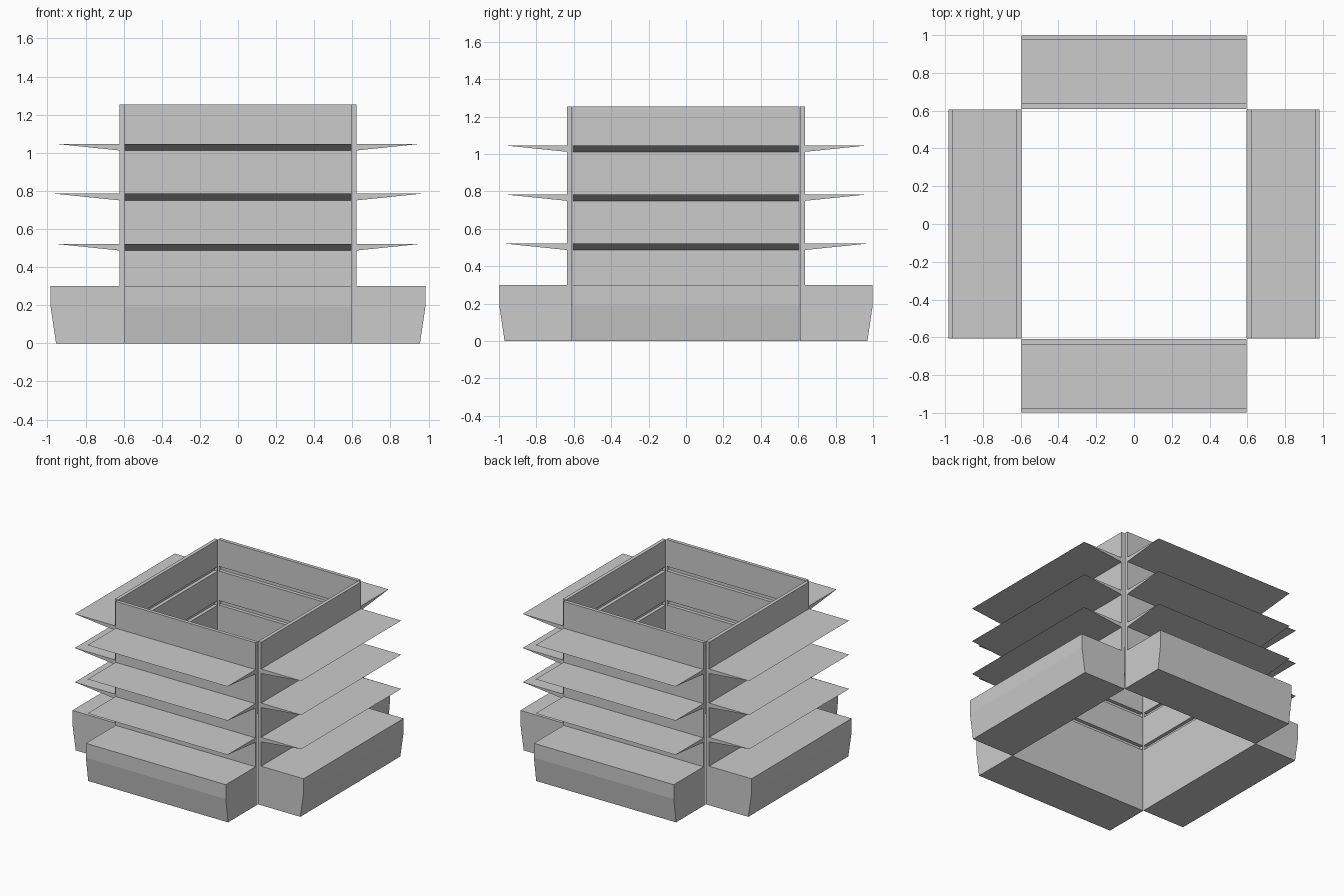
import bpy, bmesh
from mathutils import Vector

if "Cube" in bpy.data.objects:
    bpy.data.objects.remove(bpy.data.objects["Cube"], do_unlink=True)

gray = bpy.data.materials.new("plain_gray")
gray.use_nodes = True
color = (0.6, 0.6, 0.6, 1)
gray.diffuse_color = color
gray.node_tree.nodes["Principled BSDF"].inputs["Base Color"].default_value = color

HEIGHT, BASE, WALL = 1.253, 0.3, 0.027
FIN_TOPS = (0.522, 0.785, 1.047)
FIN_ROOT = 0.035
POST = 0.004


def extrude(bm, profile, start, end, out, along, inner):
    """Sweep a (depth, height) outline sideways along one wall."""
    loops = [[bm.verts.new(out * (inner + d) + along * u + Vector((0, 0, z)))
              for d, z in profile] for u in (start, end)]
    n = len(profile)
    bm.faces.new(loops[0])
    bm.faces.new(loops[1][::-1])
    for i in range(n):
        j = (i + 1) % n
        bm.faces.new((loops[0][i], loops[1][i], loops[1][j], loops[0][j]))


def part(name, sections, out, along, inner):
    bm = bmesh.new()
    for profile, start, end in sections:
        extrude(bm, profile, start, end, out, along, inner)
    bmesh.ops.recalc_face_normals(bm, faces=bm.faces)
    mesh = bpy.data.meshes.new(name)
    bm.to_mesh(mesh)
    bm.free()
    mesh.materials.append(gray)
    bpy.context.collection.objects.link(bpy.data.objects.new(name, mesh))


def strip(low, high):
    return [(0, low), (WALL, low), (WALL, high), (0, high)]


# Side name, outward direction, half width, distance of the inner face
SIDES = (("front", (0, -1, 0), 0.595, 0.61), ("back", (0, 1, 0), 0.595, 0.61),
         ("left", (1, 0, 0), 0.607, 0.595), ("right", (-1, 0, 0), 0.607, 0.595))

for side, direction, half, inner in SIDES:
    out = Vector(direction)
    along = Vector((0, 0, 1)).cross(out)
    place = (out, along, inner)

    # Base block with a tapered outer foot
    foot = [(0, 0), (0.36, 0), (0.388, 0.19), (0.388, BASE), (0, BASE)]
    part(side + "_base", [(foot, -half, half)], *place)

    # Thin wall, slotted on the inside behind each fin
    sections = []
    low = BASE
    for top in FIN_TOPS:
        sections.append((strip(low, top - FIN_ROOT), -half, half))
        for a, b in ((-half, POST - half), (half - POST, half)):
            sections.append((strip(top - FIN_ROOT, top), a, b))
        low = top
    sections.append((strip(low, HEIGHT), -half, half))
    part(side + "_wall", sections, *place)

    # Wedge fins, flat on top and tapering to a sharp edge
    for level, top in enumerate(FIN_TOPS, 1):
        wedge = [(WALL, top - FIN_ROOT), (0.368, top), (WALL, top)]
        part(f"{side}_fin_{level}", [(wedge, -half, half)], *place)
